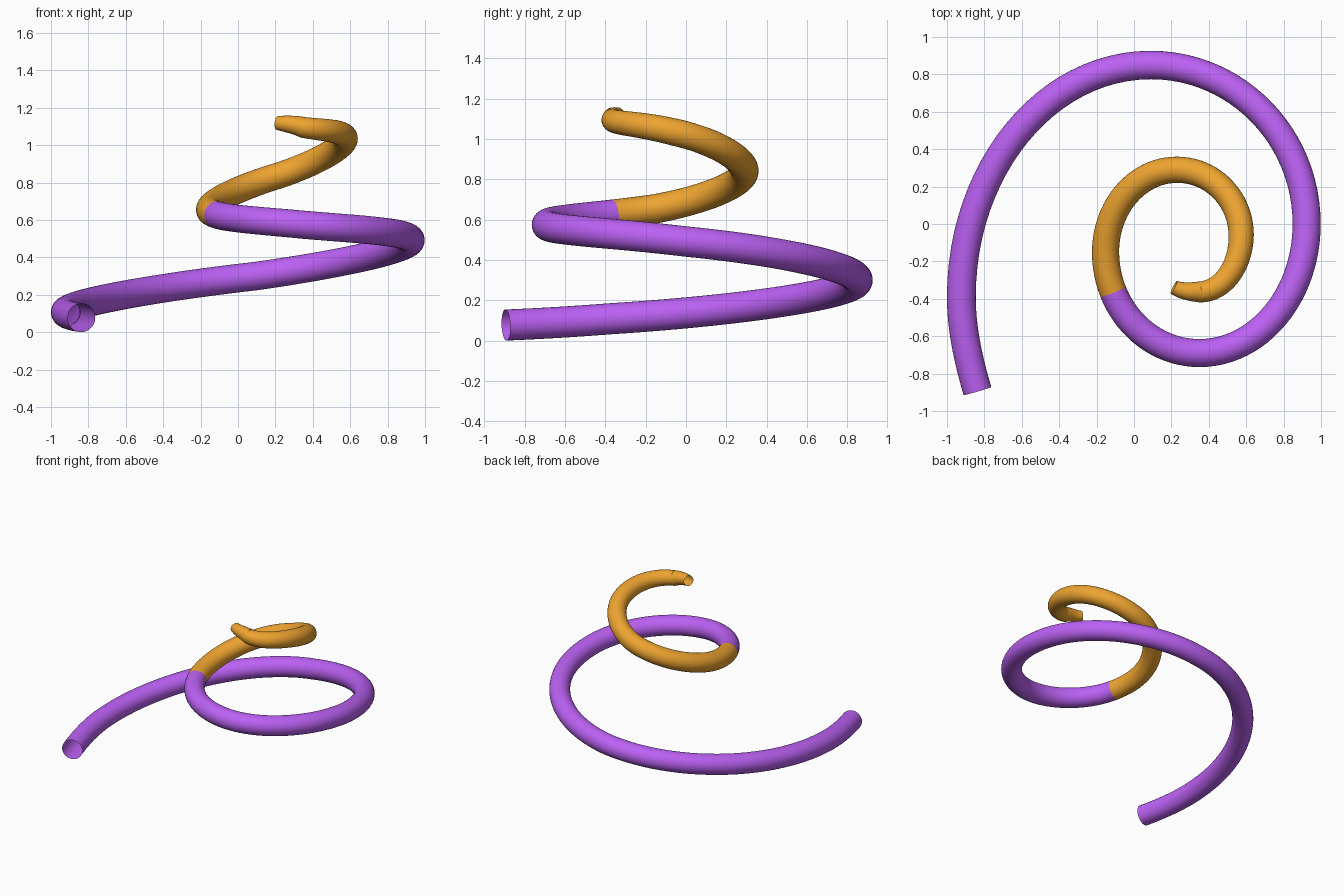
import bpy, bmesh, math
from mathutils import Vector

if "Cube" in bpy.data.objects:
    bpy.data.objects.remove(bpy.data.objects["Cube"])

# Spiral nodes: position, tangent per node, tube radius
L, T, R, B = (0, 1), (1, 0), (0, -1), (-1, 0)   # headings at left, top, right, bottom
nodes = [
    ((-0.837, -0.893, 0.078), (-0.284, 0.959), 0.077),
    ((-0.923, -0.39, 0.108), L, 0.077),
    ((0.09, 0.85, 0.30), T, 0.076),
    ((0.923, 0.00, 0.492), R, 0.075),
    ((0.35, -0.69, 0.575), B, 0.075),
    ((-0.152, -0.15, 0.655), L, 0.0725),
    ((0.23, 0.29, 0.842), T, 0.070),
    ((0.573, -0.06, 1.035), R, 0.0675),
    ((0.35, -0.363, 1.095), B, 0.056),
    ((0.213, -0.338, 1.12), (-0.88, 0.47), 0.038),
]
STEPS, SIDES = 24, 32
K = 0.5523                                        # quarter-ellipse handle factor


def z_slope(i):
    """Rise per segment at a node."""
    if i == 0:
        return 0.02
    if i == 1:
        return 0.13
    if i >= len(nodes) - 2:
        return 0.05 if i == len(nodes) - 2 else 0.02
    return (nodes[i + 1][0][2] - nodes[i - 1][0][2]) / 2


def handle_len(i, a, b, d):
    if i in (0, len(nodes) - 2):                  # short end pieces
        return (b - a).to_2d().length / 3
    return K * (abs(d[0] * (b - a).x) + abs(d[1] * (b - a).y))


# Sample the centre line
path = []
for i in range(len(nodes) - 1):
    (a, da, ra), (b, db, rb) = nodes[i], nodes[i + 1]
    a, b = Vector(a), Vector(b)
    ha, hb = handle_len(i, a, b, da), handle_len(i, a, b, db)
    sa, sb = z_slope(i), z_slope(i + 1)
    if i == 0:
        sb = 0.04
    p1 = a + Vector((da[0] * ha, da[1] * ha, sa / 3))
    p2 = b - Vector((db[0] * hb, db[1] * hb, sb / 3))
    for s in range(STEPS + (i == len(nodes) - 2)):
        t = s / STEPS
        u = 1 - t
        path.append((a * u**3 + p1 * 3 * u * u * t + p2 * 3 * u * t * t + b * t**3,
                     ra * u + rb * t))


def tube(name, first, last, color):
    """Open round tube swept along part of the path."""
    bm = bmesh.new()
    rings = []
    for i in range(first, last + 1):
        p, r = path[i]
        tan = (path[min(i + 1, len(path) - 1)][0] - path[max(i - 1, 0)][0]).normalized()
        side = tan.cross(Vector((0, 0, 1))).normalized()
        up = side.cross(tan)
        rings.append([bm.verts.new(p + r * (side * math.cos(w) + up * math.sin(w)))
                      for w in (2 * math.pi * k / SIDES for k in range(SIDES))])
    for q, n in zip(rings, rings[1:]):
        for k in range(SIDES):
            j = (k + 1) % SIDES
            bm.faces.new((q[k], q[j], n[j], n[k])).smooth = True
    bmesh.ops.recalc_face_normals(bm, faces=bm.faces)
    me = bpy.data.meshes.new(name)
    bm.to_mesh(me)
    bm.free()
    mat = bpy.data.materials.new(name + "_color")
    mat.diffuse_color = color
    mat.use_nodes = True
    mat.node_tree.nodes["Principled BSDF"].inputs["Base Color"].default_value = mat.diffuse_color
    me.materials.append(mat)
    bpy.context.collection.objects.link(bpy.data.objects.new(name, me))


# Purple lower coil and orange tapered upper coil
joint = 4 * STEPS + 18
tube("lower_coil", 0, joint, (0.50, 0.12, 0.90, 1))
tube("upper_coil", joint, len(path) - 1, (0.85, 0.37, 0.03, 1))
